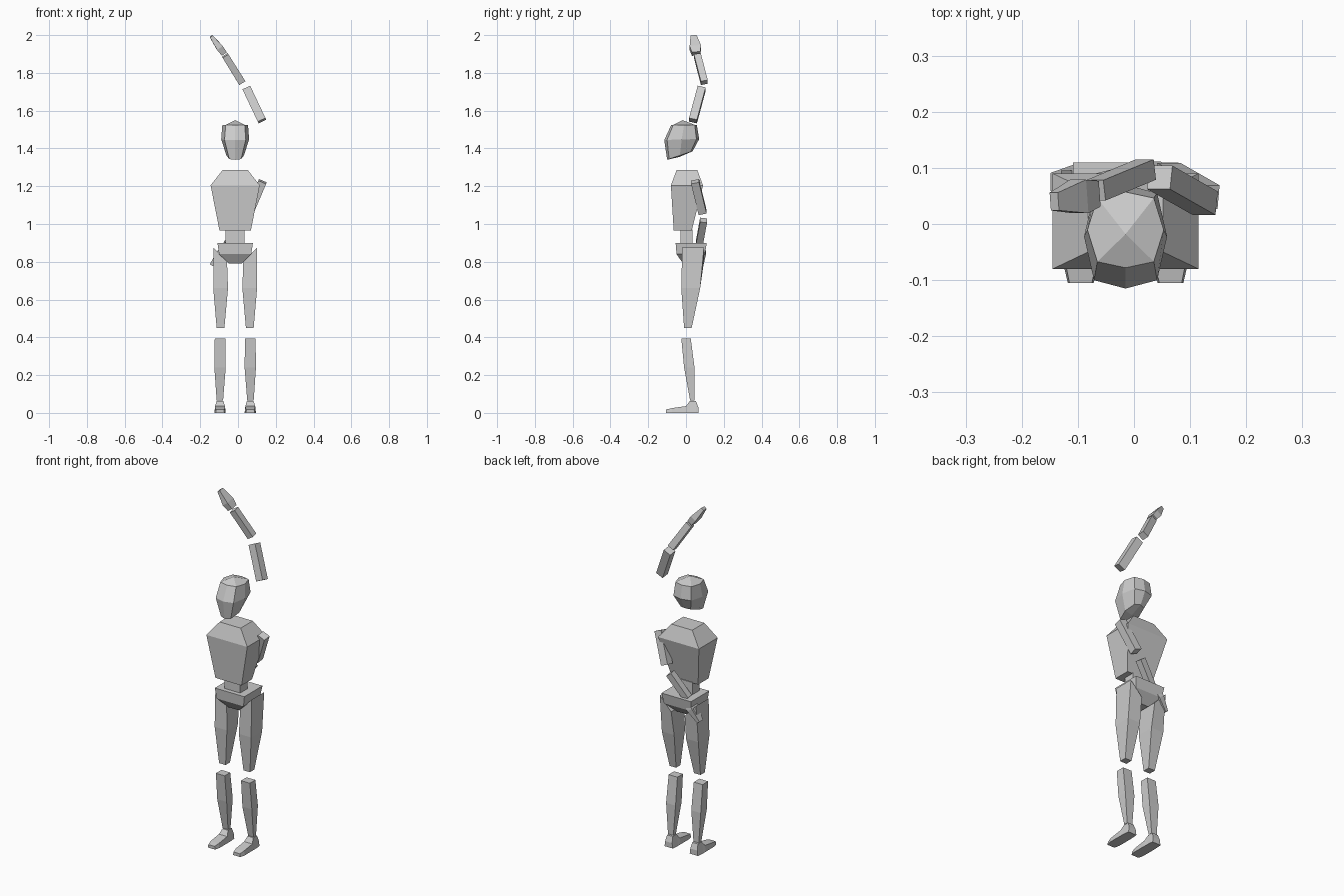
import bpy
from mathutils import Vector

cube = bpy.data.objects.get("Cube")
if cube:
    bpy.data.objects.remove(cube, do_unlink=True)

MID = -0.015  # body centre line in x

grey = bpy.data.materials.new("plain_grey")
grey.use_nodes = True
grey.diffuse_color = (0.6, 0.6, 0.6, 1)
grey.node_tree.nodes["Principled BSDF"].inputs["Base Color"].default_value = (0.6, 0.6, 0.6, 1)


def loft(name, rings, caps=(None, None)):
    """Join equal rings of points; each end is a flat cap or a fan to a given point."""
    n = len(rings[0])
    verts = [Vector(p) for ring in rings for p in ring]
    faces = []
    for r in range(len(rings) - 1):
        for i in range(n):
            j = (i + 1) % n
            faces.append((r * n + i, r * n + j, (r + 1) * n + j, (r + 1) * n + i))
    for start, cap in zip((0, (len(rings) - 1) * n), caps):
        ring = [start + i for i in range(n)]
        if start == 0:
            ring.reverse()
        if cap is None:
            faces.append(ring)
        else:
            verts.append(Vector(cap))
            tip = len(verts) - 1
            # quads from the tip to every second ring point
            first = 1
            for i in range(first, n, 2):
                faces.append((ring[i - 1], ring[i], ring[(i + 1) % n], tip))
    mesh = bpy.data.meshes.new(name)
    mesh.from_pydata(verts, [], faces)
    mesh.materials.append(grey)
    obj = bpy.data.objects.new(name, mesh)
    bpy.context.collection.objects.link(obj)
    return obj


def slab(z, x0, x1, y0, y1, tilt=0):
    """Level rectangle; tilt raises the x1 side."""
    return [(x0, y0, z), (x1, y0, z + tilt), (x1, y1, z + tilt), (x0, y1, z)]


def centred(z, half, y0, y1):
    return slab(z, MID - half, MID + half, y0, y1)


def limb(name, start, end, sections):
    """Four-sided bar along an axis; sections are (fraction, y width, other width)."""
    start, end = Vector(start), Vector(end)
    axis = (end - start).normalized()
    u = Vector((0, 1, 0))
    u = (u - axis * u.dot(axis)).normalized()
    v = axis.cross(u)
    rings = []
    for t, wu, wv in sections:
        c = start.lerp(end, t)
        rings.append([c + u * (a * wu / 2) + v * (b * wv / 2)
                      for a, b in ((-1, -1), (1, -1), (1, 1), (-1, 1))])
    return loft(name, rings)


# Head: three eight-point rings closed by a crown and a base point
def head_ring(half, front, back, z_front, z_back, corner):
    mid_y = (front + back) / 2
    ring = []
    for sx, sy in ((-1, -1), (0, -1), (1, -1), (1, 0), (1, 1), (0, 1), (-1, 1), (-1, 0)):
        k = corner if sx and sy else 1
        y = mid_y + sy * (back - front) / 2 * (0.84 if sx and sy else 1)
        z = z_front + (z_back - z_front) * (y - front) / (back - front)
        ring.append((MID + sx * half * k, y, z))
    return ring


loft("head", [head_ring(0.046, -0.10, 0.035, 1.34, 1.385, 0.68),
              head_ring(0.074, -0.115, 0.07, 1.445, 1.45, 0.76),
              head_ring(0.068, -0.078, 0.057, 1.525, 1.525, 0.74)],
     caps=((MID, -0.035, 1.355), (MID, -0.018, 1.55)))

# Trunk
loft("chest", [centred(0.965, 0.083, -0.065, 0.03),
               centred(1.205, 0.13, -0.08, 0.09),
               centred(1.285, 0.067, -0.05, 0.06)])
loft("waist", [centred(0.895, 0.05, -0.03, 0.035), centred(0.97, 0.05, -0.03, 0.035)])
loft("pelvis", [centred(0.79, 0.033, -0.015, 0.055),
                centred(0.84, 0.085, -0.05, 0.1),
                centred(0.9, 0.094, -0.055, 0.11)])

# Legs, built on the left and reflected to the right
for side, s in (("left", 1), ("right", -1)):
    def place(ring):
        ring = [(MID + s * x, y, z) for x, y, z in ring]
        return ring if s > 0 else ring[::-1]

    loft(side + "_thigh", [place(r) for r in (
        slab(0.45, 0.057, 0.098, -0.01, 0.03),
        slab(0.66, 0.038, 0.116, -0.025, 0.075),
        slab(0.8, 0.043, 0.115, -0.02, 0.095, 0.075))])
    loft(side + "_shin", [place(r) for r in (
        slab(0.065, 0.064, 0.098, 0.022, 0.045),
        slab(0.24, 0.05, 0.11, -0.01, 0.045),
        slab(0.395, 0.052, 0.108, -0.025, 0.025))])
    # Foot sections run from toe to heel: y, height, bottom and top half widths
    foot = [[(0.08 - b, y, 0), (0.08 - t, y, h), (0.08 + t, y, h), (0.08 + b, y, 0)]
            for y, h, b, t in ((-0.105, 0.018, 0.023, 0.02), (-0.075, 0.025, 0.03, 0.026),
                               (0, 0.036, 0.03, 0.026), (0.02, 0.062, 0.03, 0.018),
                               (0.053, 0.062, 0.028, 0.018), (0.065, 0.03, 0.026, 0.022))]
    loft(side + "_foot", [place(r) for r in foot])

# Arms: one raised overhead, one folded behind the back
UPPER = [(0, 0.043, 0.045), (1, 0.043, 0.045)]
LOWER = [(0, 0.037, 0.038), (1, 0.037, 0.036)]
HAND = [(0, 0.046, 0.032), (0.35, 0.06, 0.036), (1, 0.032, 0.018)]
POSES = {
    "raised": (((0.127, 0.037, 1.547), (0.046, 0.083, 1.718)),
               ((0.021, 0.097, 1.749), (-0.068, 0.06, 1.892)),
               ((-0.074, 0.054, 1.902), (-0.142, 0.04, 1.994))),
    "folded": (((0.13, 0.048, 1.225), (0.06, 0.088, 1.06)),
               ((0.035, 0.093, 1.02), (-0.06, 0.07, 0.895)),
               ((-0.07, 0.075, 0.88), (-0.142, 0.075, 0.782))),
}
for pose, parts in POSES.items():
    for part, (a, b), shape in zip(("upper_arm", "forearm", "hand"), parts, (UPPER, LOWER, HAND)):
        limb(pose + "_" + part, a, b, shape)

# Make every face point outward
import bmesh
for obj in bpy.context.collection.objects:
    if obj.type == 'MESH' and obj.data.materials and obj.data.materials[0] == grey:
        bm = bmesh.new()
        bm.from_mesh(obj.data)
        bmesh.ops.recalc_face_normals(bm, faces=bm.faces)
        bm.to_mesh(obj.data)
        bm.free()
